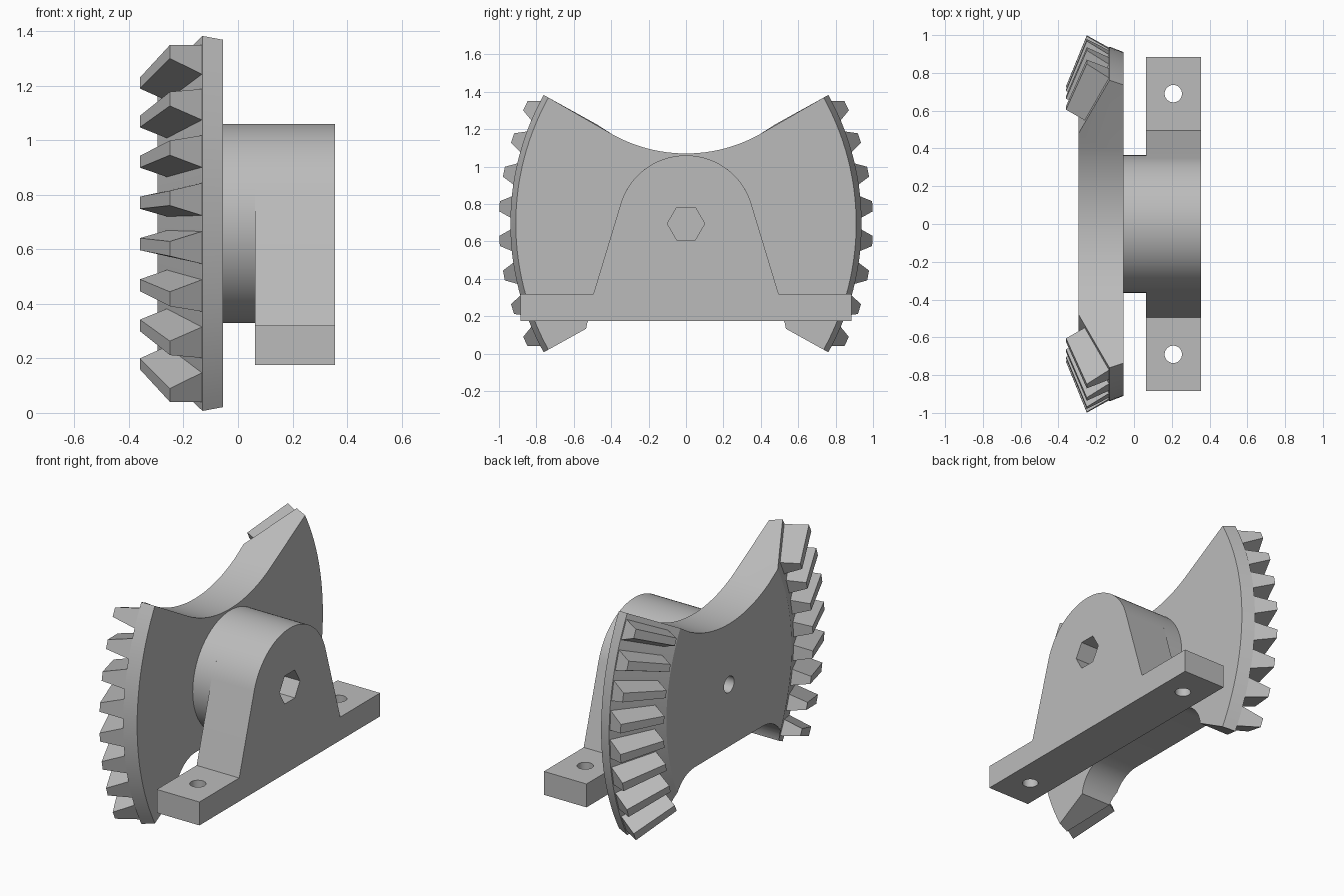
import bpy, bmesh, math
from mathutils import Vector

cube = bpy.data.objects.get("Cube")
if cube:
    bpy.data.objects.remove(cube, do_unlink=True)

AXIS_Z = 0.695                   # height of the shaft axis
OFFSET = 0.48                    # each toothed arc is centred across the middle
HALF = math.radians(29)          # half angle of a toothed arc
PITCH = math.radians(7.2)

steel = bpy.data.materials.new("grey_steel")
steel.use_nodes = True
GREY = (0.5, 0.5, 0.5, 1)
steel.diffuse_color = GREY
steel.node_tree.nodes["Principled BSDF"].inputs["Base Color"].default_value = GREY


def make_object(name, bm):
    bmesh.ops.recalc_face_normals(bm, faces=bm.faces)
    mesh = bpy.data.meshes.new(name)
    bm.to_mesh(mesh)
    bm.free()
    mesh.materials.append(steel)
    obj = bpy.data.objects.new(name, mesh)
    bpy.context.collection.objects.link(obj)
    return obj


def loft(name, rings):
    """Skin matching rings of points and cap both ends."""
    bm = bmesh.new()
    rows = [[bm.verts.new(p) for p in ring] for ring in rings]
    n = len(rows[0])
    for a, b in zip(rows, rows[1:]):
        for i in range(n):
            bm.faces.new((a[i], a[(i + 1) % n], b[(i + 1) % n], b[i]))
    bm.faces.new(rows[0])
    bm.faces.new(rows[-1])
    return make_object(name, bm)


def prism(name, outline, x0, x1):
    return loft(name, [[(x, y, z) for y, z in outline] for x in (x0, x1)])


def arc(cy, cz, r, a0, a1, n):
    return [(cy + r * math.cos(a0 + (a1 - a0) * i / n),
             cz + r * math.sin(a0 + (a1 - a0) * i / n)) for i in range(n + 1)]


def mirrored(half):
    """Close a right-hand outline with its mirror image in y."""
    return half + [(-y, z) for y, z in reversed(half) if abs(y) > 1e-6]


def activate(obj):
    bpy.ops.object.select_all(action='DESELECT')
    obj.select_set(True)
    bpy.context.view_layer.objects.active = obj


def cut(obj, *cutters):
    for c in cutters:
        mod = obj.modifiers.new("cut", 'BOOLEAN')
        mod.operation = 'DIFFERENCE'
        mod.solver = 'EXACT'
        mod.object = c
        activate(obj)
        bpy.ops.object.modifier_apply(modifier=mod.name)
        bpy.data.objects.remove(c, do_unlink=True)


def smooth(obj):
    activate(obj)
    bpy.ops.object.shade_smooth_by_angle(angle=math.radians(20))


# Sector plate: hollow top edge, bevelled arcs at both ends
def sector_outline(r):
    dip_r = 0.81
    dip = arc(0, 1.07 + dip_r, dip_r, -math.pi / 2, HALF - math.pi / 2, 12)
    rim = arc(-OFFSET, AXIS_Z, r, HALF, -HALF, 28)
    inner = (0.4, AXIS_Z - (0.4 + OFFSET) * math.tan(HALF))
    return mirrored(dip + rim + [inner])


levels = [(-0.055, 1.39), (-0.13, 1.419), (-0.295, 1.094)]
plate = loft("sector_plate", [[(x, y, z) for y, z in sector_outline(r)] for x, r in levels])
notch = mirrored([(0, 0.31)] + arc(0.335, 0.11, 0.2, math.pi / 2, 0, 12) + [(0.535, -0.2)])
cut(plate,
    prism("notch_cutter", notch, -0.5, 0.2),
    prism("pin_hole_cutter", arc(0, AXIS_Z, 0.05, 0, math.tau * 31 / 32, 31), -0.5, -0.13))
smooth(plate)

# Bevel gear teeth, eight on each end
ROOT, TIP = math.radians(2.5), math.radians(1.05)
outer = [(-0.125, 1.41, ROOT), (-0.25, 1.48, TIP)]
inner = [(-0.25, 1.155, ROOT), (-0.36, 1.21, TIP)]


def tooth_ring(section, angle, side):
    (xr, rr, wr), (xt, rt, wt) = section
    corners = [(xr, rr, -wr), (xt, rt, -wt), (xt, rt, wt), (xr, rr, wr)]
    return [(x, side * (r * math.cos(angle + w) - OFFSET),
             AXIS_Z + r * math.sin(angle + w)) for x, r, w in corners]


for side, label in ((1, "back"), (-1, "front")):
    for i in range(8):
        angle = (i - 3.5) * PITCH
        loft(f"{label}_tooth_{i + 1}",
             [tooth_ring(s, angle, side) for s in (outer, inner)])

# Round hub between plate and bracket
hub = prism("hub", arc(0, AXIS_Z, 0.365, 0, math.tau * 95 / 96, 95), -0.06, 0.065)
smooth(hub)

# Bracket: arched upright on a long foot
arch = arc(0, AXIS_Z, 0.365, math.pi / 2, math.radians(17), 20)
bracket = prism("bracket", mirrored(arch + [(0.495, 0.32), (0.885, 0.32), (0.885, 0.175)]),
                0.063, 0.355)
hexagon = arc(0, AXIS_Z, 0.1, 0, math.tau * 5 / 6, 5)
cutters = [prism("hex_cutter", hexagon, 0.2, 0.5)]
for side in (1, -1):
    bm = bmesh.new()
    bmesh.ops.create_cone(bm, cap_ends=True, segments=32, radius1=0.046, radius2=0.046, depth=0.6)
    bmesh.ops.translate(bm, verts=bm.verts, vec=Vector((0.208, side * 0.69, 0.25)))
    cutters.append(make_object("bolt_hole_cutter", bm))
cut(bracket, *cutters)
smooth(bracket)
